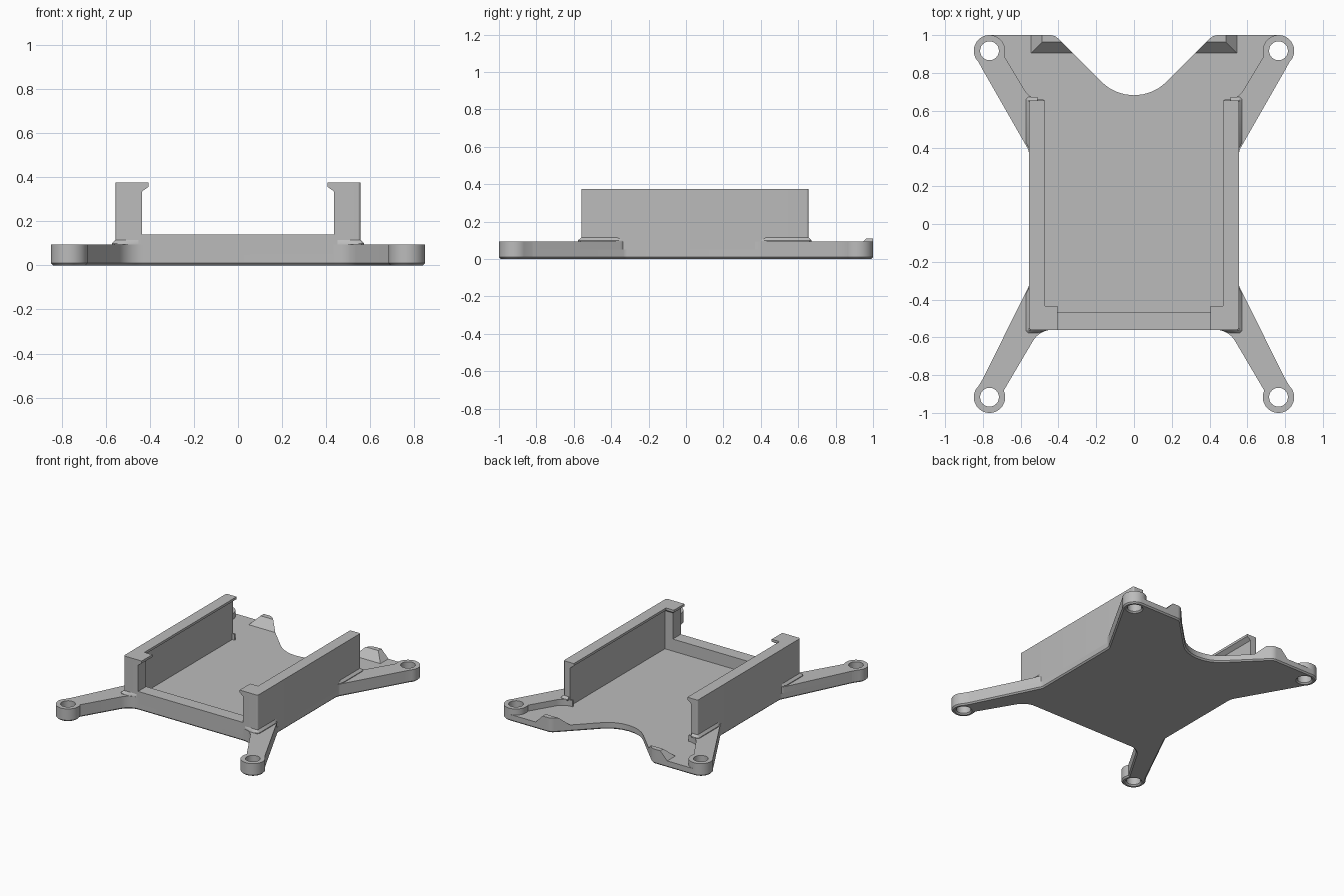
import bpy, bmesh, math
from mathutils import Vector

old = bpy.data.objects.get("Cube")
if old:
    bpy.data.objects.remove(old, do_unlink=True)

grey = bpy.data.materials.new("plain grey")
grey.use_nodes = True
colour = (0.5, 0.5, 0.5, 1)
grey.diffuse_color = colour
grey.node_tree.nodes["Principled BSDF"].inputs["Base Color"].default_value = colour

FLOOR, ARM, LIP, TOP = 0.05, 0.095, 0.14, 0.375
BX, BOSS_R, HOLE_R = 0.765, 0.083, 0.05
BACK_Y, FRONT_Y = 0.917, -0.917


def arc(cx, cy, r, a0, a1, n=22):
    """Points along a circle, in degrees."""
    angles = [math.radians(a0 + (a1 - a0) * i / n) for i in range(n + 1)]
    return [(cx + r * math.cos(a), cy + r * math.sin(a), 0) for a in angles]


def rounded(points, steps=8):
    """Replace each (x, y, radius) corner by an arc tangent to both edges."""
    out = []
    for i, (x, y, r) in enumerate(points):
        p = Vector((x, y))
        if not r:
            out.append(p)
            continue
        a = (Vector(points[i - 1][:2]) - p).normalized()
        b = (Vector(points[(i + 1) % len(points)][:2]) - p).normalized()
        half = a.angle(b) / 2
        centre = p + (a + b).normalized() * r / math.sin(half)
        start = p + a * r / math.tan(half) - centre
        end = p + b * r / math.tan(half) - centre
        for k in range(steps + 1):
            t = k / steps
            sweep = math.pi - 2 * half
            d = (start * math.sin((1 - t) * sweep) + end * math.sin(t * sweep)) / math.sin(sweep)
            out.append(centre + d)
    return out


def flip(points, s):
    return [(s * p[0],) + tuple(p[1:]) for p in points]


def finish(bm, name):
    bmesh.ops.recalc_face_normals(bm, faces=bm.faces)
    mesh = bpy.data.meshes.new(name)
    bm.to_mesh(mesh)
    bm.free()
    mesh.materials.append(grey)
    obj = bpy.data.objects.new(name, mesh)
    bpy.context.collection.objects.link(obj)
    bpy.ops.object.select_all(action='DESELECT')
    obj.select_set(True)
    bpy.context.view_layer.objects.active = obj
    bpy.ops.object.shade_smooth_by_angle(angle=math.radians(30))
    return obj


def plate(name, outline, holes, z0, z1, chamfer=0):
    """Flat plate with round holes and an optional chamfer underneath."""
    bm = bmesh.new()
    for loop in [outline] + [arc(x, y, HOLE_R, 0, 345, 23) for x, y in holes]:
        verts = [bm.verts.new((p[0], p[1], z0 + chamfer)) for p in loop]
        for i, v in enumerate(verts):
            bm.edges.new((verts[i - 1], v))
    bmesh.ops.triangle_fill(bm, edges=bm.edges[:], use_beauty=True)
    new = bmesh.ops.extrude_face_region(bm, geom=bm.faces[:])["geom"]
    for v in new:
        if isinstance(v, bmesh.types.BMVert):
            v.co.z = z1
    bmesh.ops.recalc_face_normals(bm, faces=bm.faces)
    if chamfer:
        under = [f for f in bm.faces if f.normal.z < -0.9]
        bmesh.ops.inset_region(bm, faces=under, thickness=chamfer, depth=chamfer,
                               use_boundary=True, use_even_offset=True)
    return finish(bm, name)


def loft(name, sections):
    """Join outlines of equal length, each given with its height."""
    bm = bmesh.new()
    rings = [[bm.verts.new((p[0], p[1], z)) for p in pts] for pts, z in sections]
    for lo, hi in zip(rings, rings[1:]):
        for i in range(len(lo)):
            bm.faces.new((lo[i - 1], lo[i], hi[i], hi[i - 1]))
    bm.faces.new(rings[0])
    bm.faces.new(rings[-1])
    return finish(bm, name)


# Floor slab: body, four arms and the rear notch in one outline
back_edge = arc(BX, BACK_Y, BOSS_R, 90, -45) + [
    (0.80, 0.815, 0.03), (0.56, 0.395, 0.05), (0.555, 0.37, 0)]
front_edge = [(0.555, -0.325, 0.05), (0.80, -0.82, 0.03)] + \
    arc(BX, FRONT_Y, BOSS_R, 45, -205, 34) + [(0.50, -0.56, 0.12)]
half = [(0.42, 1.0, 0.06)] + back_edge + front_edge
slab = [(0, 0.58, 0.245)] + half + flip(half[::-1], -1)
bosses = [(s * BX, y) for s in (1, -1) for y in (BACK_Y, FRONT_Y)]
plate("floor_slab", rounded(slab), bosses, 0, FLOOR, 0.01)

# Low front wall
loft("front_wall", [([(-0.44, -0.56), (0.44, -0.56), (0.44, -0.465), (-0.44, -0.465)], z)
                    for z in (FLOOR, LIP)])


def wall_plan(lip):
    """Side wall with a front return; lip grows it inward."""
    x, y = 0.435 - lip, -0.465 + lip
    return [(x, -0.56, 0), (0.555, -0.56, 0.012), (0.555, 0.655, 0.012),
            (0.50 - lip, 0.655, 0), (0.50 - lip, y, 0), (x, y, 0)]


for s, side in ((1, "left"), (-1, "right")):
    # Raised arms with screw bosses
    back_arm = back_edge + [(0.52, 0.37, 0), (0.52, 0.645, 0), (0.48, 0.645, 0),
                            (0.48, 0.658, 0), (0.55, 0.66, 0.1)] + \
        arc(BX, BACK_Y, BOSS_R, 200, 96)
    plate(side + "_back_arm", rounded(flip(back_arm, s)), [(s * BX, BACK_Y)], FLOOR, ARM)
    front_arm = front_edge + [(0.42, -0.56, 0), (0.44, -0.48, 0),
                              (0.52, -0.48, 0), (0.52, -0.325, 0)]
    plate(side + "_front_arm", rounded(flip(front_arm, s)), [(s * BX, FRONT_Y)], FLOOR, ARM)

    # Tall side wall with an overhanging retaining lip
    plain, hooked = (rounded(flip(wall_plan(k), s)) for k in (0, 0.03))
    loft(side + "_side_wall", [(plain, FLOOR), (plain, 0.335), (hooked, 0.357), (hooked, TOP)])

    # Sloped skirts where the wall meets the arms
    for name, y0, y1, d in (("front", -0.36, -0.56, -1), ("back", 0.42, 0.655, 1)):
        low = [(0.53, y0), (0.555, y0 + d * -0.02), (0.572, y0 + d * 0.01), (0.572, y1 + d * 0.005),
               (0.56, y1 + d * 0.017), (0.51, y1 + d * 0.017), (0.45, y1), (0.45, y1 - d * 0.02),
               (0.53, y1 - d * 0.02)]
        if d > 0:
            low = [(max(x, 0.51), y) for x, y in low]
        high = [(min(x, 0.555), min(y, y1) if d > 0 else max(y, y1)) for x, y in low]
        loft(side + "_" + name + "_skirt",
             [(flip(low, s), ARM - 0.005), (flip(low, s), ARM + 0.005), (flip(high, s), 0.116)])

    # Wedge catch at the rear edge
    base = [(0.545, 1.0, 0), (0.545, 0.905, 0), (0.325, 0.905, 0), (0.42, 1.0, 0.06)]
    crest = [(0.487, 1.0, 0), (0.487, 0.963, 0), (0.383, 0.963, 0), (0.42, 1.0, 0.06)]
    loft(side + "_rear_catch", [(rounded(flip(base, s)), FLOOR), (rounded(flip(crest, s)), 0.11)])
